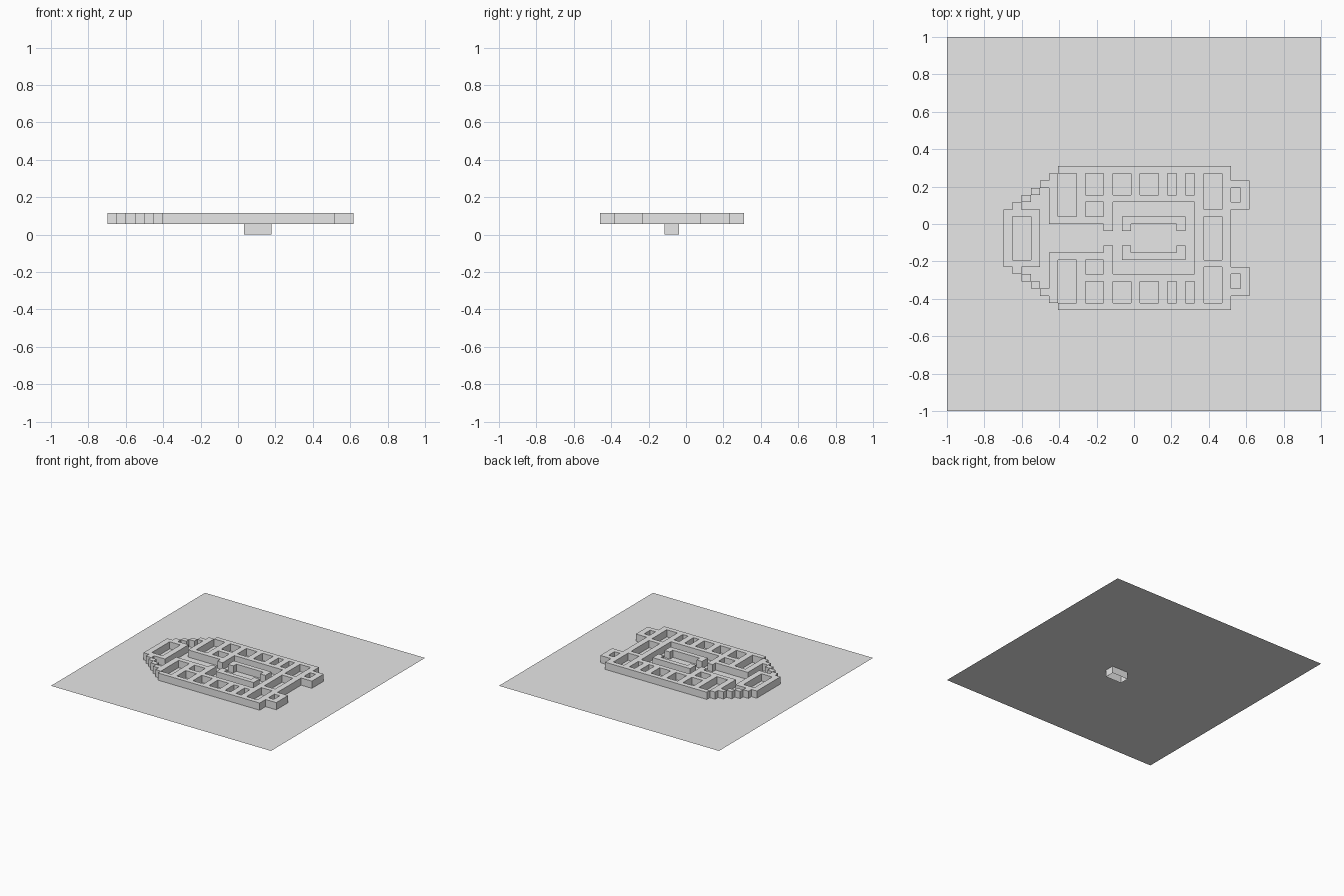
import bpy, bmesh

if "Cube" in bpy.data.objects:
    bpy.data.objects.remove(bpy.data.objects["Cube"])

# Floor plan grid: 27 columns (x) by 20 rows (from +y towards -y)
X0, Y0, DX, DY = -0.698, 0.309, 0.0487, 0.0385
Z_FLOOR, Z_TOP = 0.058, 0.117

grey = bpy.data.materials.new("light_grey")
grey.diffuse_color = (0.8, 0.8, 0.8, 1)
grey.use_nodes = True
grey.node_tree.nodes["Principled BSDF"].inputs["Base Color"].default_value = grey.diffuse_color


def finish(name, bm):
    bmesh.ops.remove_doubles(bm, verts=bm.verts, dist=1e-5)
    me = bpy.data.meshes.new(name)
    bm.to_mesh(me)
    bm.free()
    me.materials.append(grey)
    ob = bpy.data.objects.new(name, me)
    bpy.context.collection.objects.link(ob)
    return ob


def quad(bm, pts):
    bm.faces.new([bm.verts.new(p) for p in pts])


def rect(c0, c1, r0, r1):
    """Cells of a rectangle plus its mirror image across the centre line."""
    rows = set(range(r0, r1)) | {19 - r for r in range(r0, r1)}
    return {(c, r) for c in range(c0, c1) for r in rows}


def build(name, cells, z0, z1, cap=True):
    """Raise a set of grid cells, making side walls only on the outline."""
    bm = bmesh.new()
    for c, r in cells:
        xa, xb = X0 + c * DX, X0 + (c + 1) * DX
        yb, ya = Y0 - r * DY, Y0 - (r + 1) * DY
        if cap:
            quad(bm, [(xa, ya, z1), (xb, ya, z1), (xb, yb, z1), (xa, yb, z1)])
        sides = {(0, 1): ((xa, ya), (xb, ya)), (1, 0): ((xb, ya), (xb, yb)),
                 (0, -1): ((xb, yb), (xa, yb)), (-1, 0): ((xa, yb), (xa, ya))}
        for (dc, dr), (p, q) in sides.items():
            if (c + dc, r + dr) not in cells:
                quad(bm, [(*p, z0), (*q, z0), (*q, z1), (*p, z1)])
    return finish(name, bm)


# Ground sheet
bm = bmesh.new()
quad(bm, [(-1, -1, Z_FLOOR), (1, -1, Z_FLOOR), (1, 1, Z_FLOOR), (-1, 1, Z_FLOOR)])
finish("floor_sheet", bm)

# Main hull walls: solid outline, then rooms cut out
hull = rect(6, 25, 0, 10) | rect(5, 6, 1, 8) | rect(25, 27, 2, 6)
hull -= rect(5, 11, 8, 10) | rect(11, 12, 9, 10)      # corridor and doorway
hull -= rect(12, 21, 5, 10)                           # central hall
rooms = [(6, 8, 1, 7), (9, 11, 1, 4), (12, 14, 1, 4), (15, 17, 1, 4),
         (18, 19, 1, 4), (20, 21, 1, 4), (9, 11, 5, 7), (22, 24, 1, 6),
         (22, 24, 7, 10), (25, 26, 3, 5)]
for room in rooms:
    hull -= rect(*room)
build("hull_walls", hull, Z_FLOOR, Z_TOP)

# Nose room and the diagonal steps linking it to the hull
build("nose_walls", rect(0, 4, 6, 10) - rect(1, 3, 7, 10), Z_FLOOR, Z_TOP)
steps = set()
for i in range(1, 5):
    steps |= rect(i, i + 1, 6 - i, 7 - i)
build("stepped_walls", steps, Z_FLOOR, Z_TOP)

# Bracket walls inside the central hall
build("core_walls", rect(13, 20, 7, 8) | rect(13, 14, 8, 9) | rect(19, 20, 8, 9),
      Z_FLOOR, Z_TOP)

# Open shaft hanging under the floor
build("shaft", rect(15, 18, 9, 10), 0.0, Z_FLOOR, cap=False)
